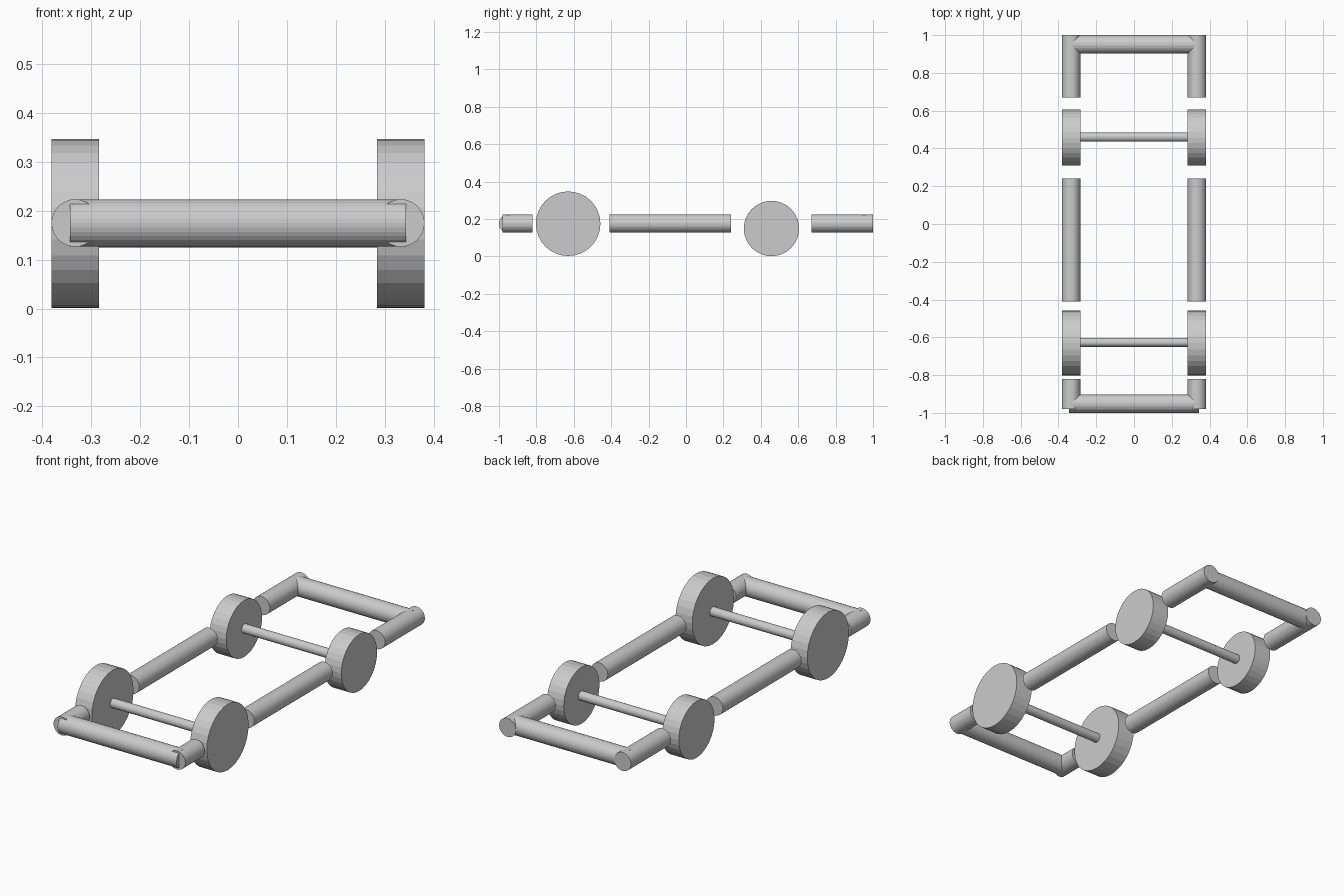
import bpy
from math import pi

if "Cube" in bpy.data.objects:
    bpy.data.objects.remove(bpy.data.objects["Cube"])

TUBE_R, AXLE_R = 0.0485, 0.024
TUBE_Z = 0.175      # height of the frame tubes
SIDE_X = 0.333      # centre line of side tubes and wheels


def rod(name, axis, radius, start, end, a, b):
    """Flat-shaded cylinder from start to end along x (a=y, b=z) or y (a=x, b=z)."""
    mid = (start + end) / 2
    loc = (mid, a, b) if axis == 'x' else (a, mid, b)
    rot = (0, pi / 2, 0) if axis == 'x' else (pi / 2, 0, 0)
    bpy.ops.mesh.primitive_cylinder_add(vertices=32, radius=radius, depth=end - start,
                                        location=loc, rotation=rot)
    obj = bpy.context.object
    obj.name = name
    return obj


# Side tubes, in three separate lengths on each side
for side, s in (("left", -1), ("right", 1)):
    for part, y0, y1 in (("front", -0.98, -0.82), ("middle", -0.41, 0.24), ("back", 0.67, 1.0)):
        rod(f"{part}_side_tube_{side}", 'y', TUBE_R, y0, y1, s * SIDE_X, TUBE_Z)

# Cross tubes closing the frame at both ends
for part, y in (("front", -0.9515), ("back", 0.9515)):
    rod(f"{part}_cross_tube", 'x', TUBE_R, -0.344, 0.344, y, TUBE_Z)

# Wheel pairs with axles: large in front, small at the back
for part, y, z, r in (("front", -0.63, 0.1745, 0.1725), ("back", 0.457, 0.149, 0.148)):
    rod(f"{part}_axle", 'x', AXLE_R, -0.29, 0.29, y + 0.003, z)
    for side, s in (("left", -1), ("right", 1)):
        x = s * SIDE_X
        rod(f"{part}_wheel_{side}", 'x', r, x - 0.0485, x + 0.0485, y, z)
